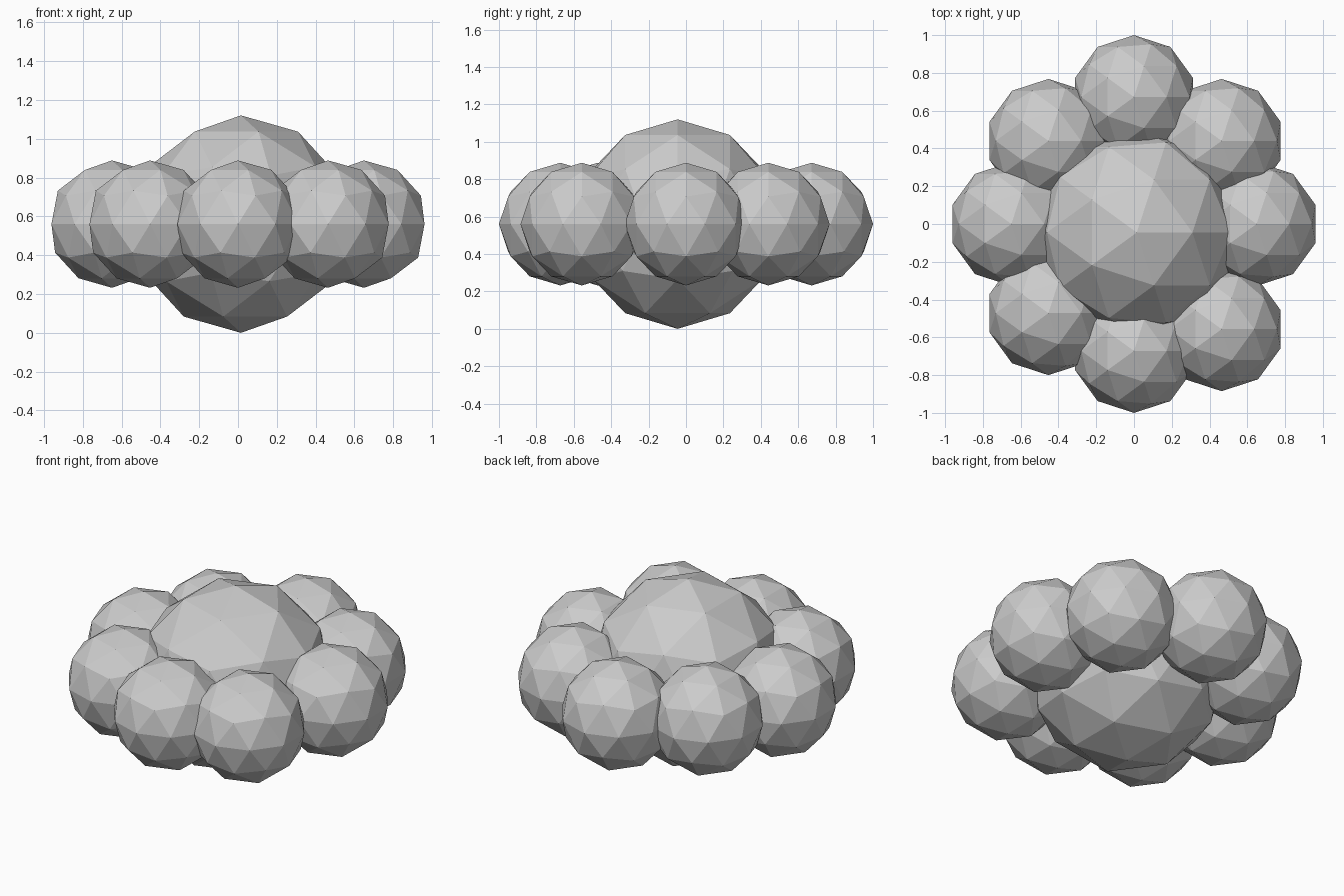
import bpy

cube = bpy.data.objects.get("Cube")
if cube:
    bpy.data.objects.remove(cube, do_unlink=True)

# Single grey material
grey = bpy.data.materials.new("light_grey")
grey.use_nodes = True
colour = (0.6, 0.6, 0.6, 1)
grey.diffuse_color = colour
grey.node_tree.nodes["Principled BSDF"].inputs["Base Color"].default_value = colour

MID = 0.56


def puff(name, x, y, radius):
    """Flat-shaded low-poly ball centred on the mid height."""
    bpy.ops.mesh.primitive_ico_sphere_add(
        subdivisions=2, radius=radius, location=(x, y, MID))
    ob = bpy.context.object
    ob.name = name
    ob.data.materials.append(grey)
    bpy.ops.object.shade_flat()


# Large middle ball, slightly off centre
puff("centre_puff", 0.015, -0.045, MID)

# Ring of eight smaller balls
ring = {
    "back": (0, 0.672),
    "front": (0, -0.672),
    "left": (0.649, 0),
    "right": (-0.649, 0),
    "back_left": (0.464, 0.44),
    "back_right": (-0.453, 0.44),
    "front_left": (0.464, -0.557),
    "front_right": (-0.453, -0.472),
}
for side, (x, y) in ring.items():
    puff(side + "_puff", x, y, 0.328)
